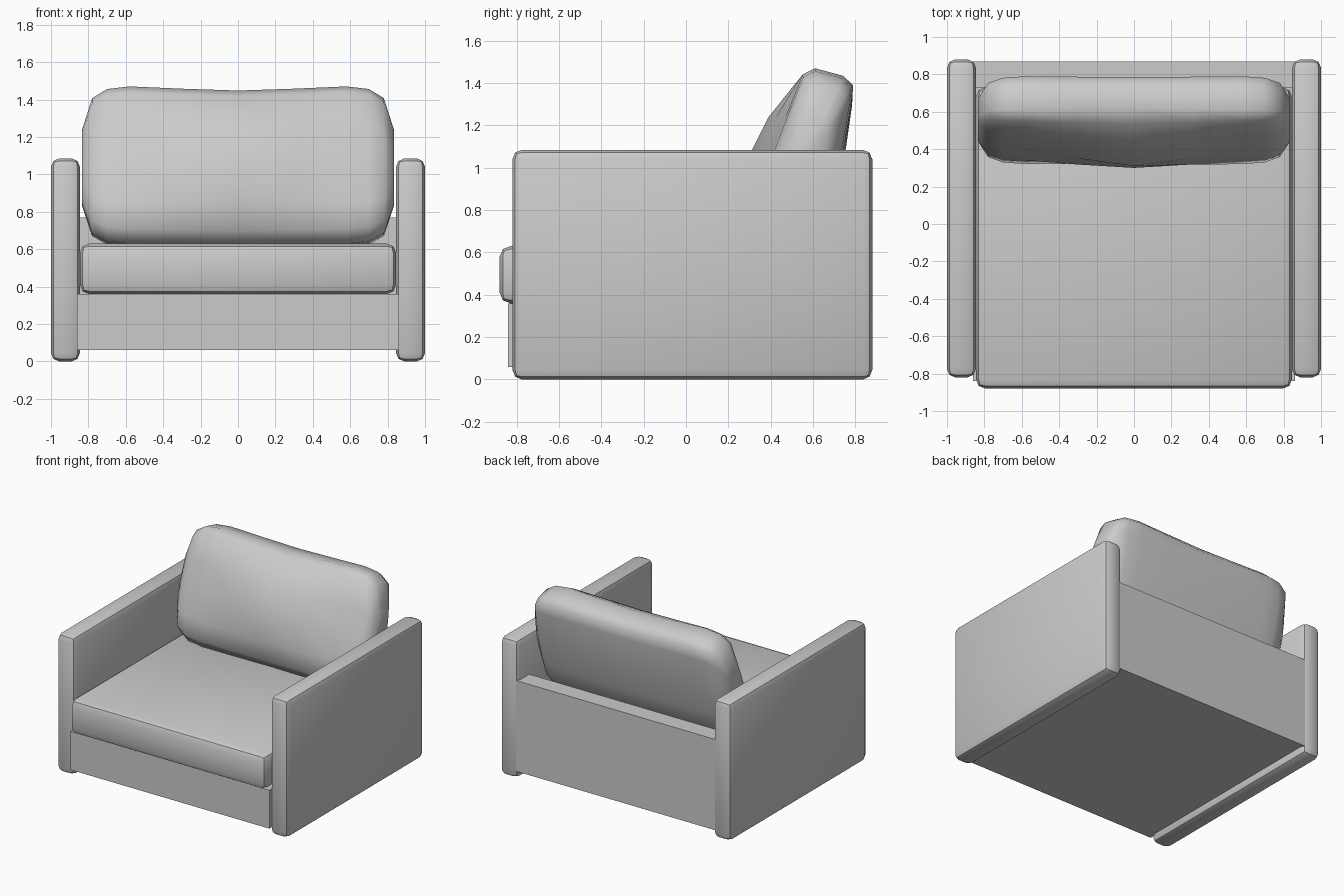
import bpy, bmesh, math
from mathutils import Vector

if "Cube" in bpy.data.objects:
    bpy.data.objects.remove(bpy.data.objects["Cube"])


def finish(obj, angle):
    bpy.ops.object.select_all(action='DESELECT')
    obj.select_set(True)
    bpy.context.view_layer.objects.active = obj
    bpy.ops.object.shade_smooth_by_angle(angle=math.radians(angle))


def box(name, lo, hi, bevel=0.0):
    lo, hi = Vector(lo), Vector(hi)
    bpy.ops.mesh.primitive_cube_add(size=1, location=(lo + hi) / 2)
    obj = bpy.context.object
    obj.name = name
    obj.scale = hi - lo
    bpy.ops.object.transform_apply(location=False, rotation=False, scale=True)
    if bevel:
        mod = obj.modifiers.new("rounded_edges", 'BEVEL')
        mod.width, mod.segments = bevel, 2
        bpy.ops.object.modifier_apply(modifier=mod.name)
    finish(obj, 35)
    return obj


# Arms
for side, name in ((-1, "left_arm"), (1, "right_arm")):
    xs = sorted((side * 0.845, side * 1.0))
    box(name, (xs[0], -0.82, 0), (xs[1], 0.88, 1.085), 0.045)

# Frame and seat
box("base", (-0.86, -0.84, 0.06), (0.86, 0.73, 0.36))
box("back_panel", (-0.86, 0.73, 0.06), (0.86, 0.87, 0.77))
box("seat_cushion", (-0.845, -0.88, 0.36), (0.845, 0.73, 0.63), 0.05)

# Back cushion: side profiles (y, z) at the middle and near the ends
middle = [(0.62, 1.448), (0.535, 1.42), (0.39, 1.24), (0.31, 1.08), (0.30, 0.86),
          (0.325, 0.70), (0.40, 0.62), (0.55, 0.61), (0.63, 0.68), (0.69, 0.85),
          (0.755, 1.09), (0.785, 1.30), (0.785, 1.37), (0.74, 1.42)]
end = [(0.61, 1.47), (0.55, 1.44), (0.47, 1.24), (0.40, 1.06), (0.34, 0.85),
       (0.32, 0.71), (0.38, 0.63), (0.55, 0.61), (0.62, 0.68), (0.68, 0.85),
       (0.745, 1.09), (0.78, 1.30), (0.79, 1.39), (0.74, 1.435)]
# Stations: x, blend towards end profile, height scale, thickness scale
half = [(0.30, 0.45, 1, 1), (0.58, 1, 1, 1), (0.70, 1, 0.97, 0.95),
        (0.78, 1, 0.86, 0.82), (0.835, 1, 0.46, 0.52)]
stations = [(-x, b, h, t) for x, b, h, t in reversed(half)] + [(0, 0, 1, 1)] + half
centre = Vector((0.56, 1.03))
up = Vector((0.33, 0.94)).normalized()
across = Vector((up.y, -up.x))

bm = bmesh.new()
rings = []
for x, blend, h, t in stations:
    ring = []
    for m, e in zip(middle, end):
        d = Vector(m).lerp(Vector(e), blend) - centre
        p = centre + up * (d.dot(up) * h) + across * (d.dot(across) * t)
        ring.append(bm.verts.new((x, p.x, p.y)))
    rings.append(ring)
n = len(middle)
for a, b in zip(rings, rings[1:]):
    for i in range(n):
        j = (i + 1) % n
        bm.faces.new((a[i], a[j], b[j], b[i]))
bm.faces.new(rings[0])
bm.faces.new(rings[-1])
bmesh.ops.recalc_face_normals(bm, faces=bm.faces)
mesh = bpy.data.meshes.new("back_cushion")
bm.to_mesh(mesh)
bm.free()
cushion = bpy.data.objects.new("back_cushion", mesh)
bpy.context.collection.objects.link(cushion)
finish(cushion, 75)
